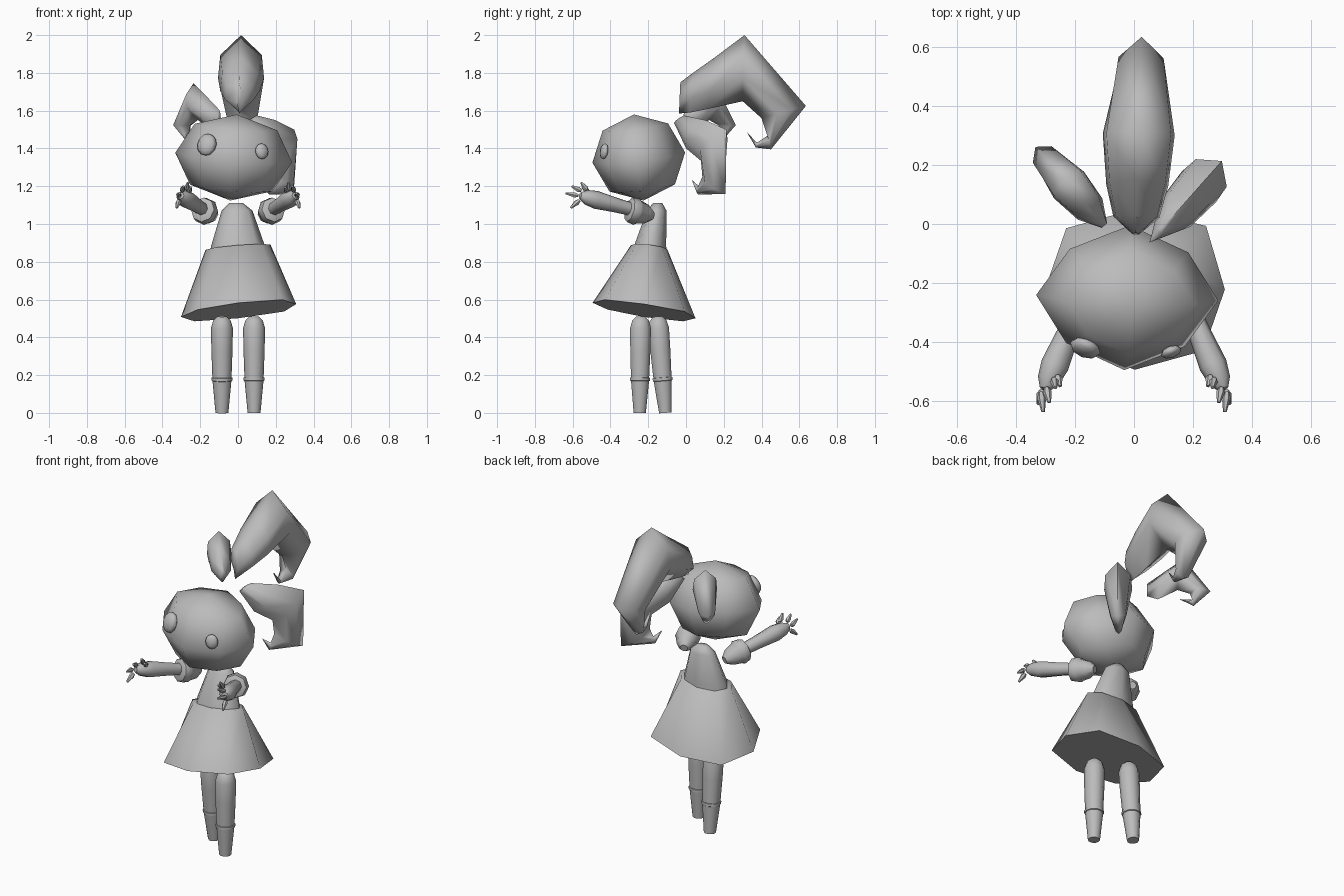
import bpy, bmesh, math
from mathutils import Vector, Matrix

if "Cube" in bpy.data.objects:
    bpy.data.objects.remove(bpy.data.objects["Cube"])

grey = bpy.data.materials.new("plain grey")
grey.diffuse_color = (0.5, 0.5, 0.5, 1)
grey.use_nodes = True
grey.node_tree.nodes["Principled BSDF"].inputs["Base Color"].default_value = grey.diffuse_color


def finish(name, bm, angle):
    bmesh.ops.recalc_face_normals(bm, faces=bm.faces)
    mesh = bpy.data.meshes.new(name)
    bm.to_mesh(mesh)
    bm.free()
    mesh.materials.append(grey)
    ob = bpy.data.objects.new(name, mesh)
    bpy.context.collection.objects.link(ob)
    bpy.ops.object.select_all(action='DESELECT')
    ob.select_set(True)
    bpy.context.view_layer.objects.active = ob
    bpy.ops.object.shade_smooth_by_angle(angle=math.radians(angle))
    return ob


def loft(name, rings, angle=50):
    """Skin a list of equal rings of points and cap both ends."""
    bm = bmesh.new()
    loops = [[bm.verts.new(p) for p in ring] for ring in rings]
    n = len(loops[0])
    for a, b in zip(loops, loops[1:]):
        for i in range(n):
            j = (i + 1) % n
            bm.faces.new((a[i], a[j], b[j], b[i]))
    bm.faces.new(loops[0])
    bm.faces.new(loops[-1])
    return finish(name, bm, angle)


def ellipse(c, rx, ry, n=8, rot=None, tilt=(0, 0), stretch={}):
    """Ring of n points; stretch scales single points by index."""
    ring = []
    for i in range(n):
        a = 2 * math.pi * i / n
        p = Vector((rx * math.cos(a), ry * math.sin(a), 0)) * stretch.get(i, 1)
        p.z = p.x * tilt[0] + p.y * tilt[1]
        ring.append(Vector(c) + (rot @ p if rot else p))
    return ring


def tube(name, a, b, stops, n=8, angle=50):
    """Round tube along a-b; stops are (fraction, radius)."""
    a, b = Vector(a), Vector(b)
    rot = (b - a).to_track_quat('Z', 'Y').to_matrix()
    return loft(name, [ellipse(a.lerp(b, t), r, r, n, rot) for t, r in stops], angle)


def ball(name, loc, size, rot, seg, rings, diagonal=1):
    bm = bmesh.new()
    bmesh.ops.create_uvsphere(bm, u_segments=seg, v_segments=rings, radius=1)
    for v in bm.verts:
        if abs(v.co.x) > .1 and abs(v.co.y) > .1:
            v.co.x *= diagonal
            v.co.y *= diagonal
    bm.transform(Matrix.LocRotScale(Vector(loc), rot, Vector(size)))
    return finish(name, bm, 75)


def euler(x, y, z):
    return Matrix.Rotation(z, 3, 'Z') @ Matrix.Rotation(y, 3, 'Y') @ Matrix.Rotation(x, 3, 'X')


def hair(name, origin, direction, sections, tip):
    """Curved lock; sections are (outer u, z, inner u, z, half width)."""
    o, d = Vector((*origin, 0)), Vector((*direction, 0)).normalized()
    side = Vector((-d.y, d.x, 0))

    def at(u, z, w=0):
        return o + d * u + side * w + Vector((0, 0, z))
    rings = []
    for ou, oz, iu, iz, w in sections + [(tip[0], tip[1], tip[0] + .004, tip[1] - .004, .004)]:
        def mix(f, s):
            return at(ou + (iu - ou) * f, oz + (iz - oz) * f, s * w)
        rings.append([mix(0, 0), mix(.3, .9), mix(.65, 1), mix(1, 0), mix(.65, -1), mix(.3, -.9)])
    return loft(name, rings, 80)


# head and eyes
ball("head", (-0.023, -0.25, 1.352), (0.31, 0.247, 0.23), euler(.11, .08, -.03), 8, 4, .92)
ball("left_eye", (-0.165, -0.42, 1.42), (0.055, 0.03, 0.06), euler(-.3, 0, -.35), 8, 6)
ball("right_eye", (0.126, -0.434, 1.385), (0.037, 0.02, 0.042), euler(-.15, 0, .35), 8, 6)

# hair locks
hair("top_hair", (0.007, 0), (0.03, 1), [
    (-.03, 1.75, -.037, 1.585, .012), (.03, 1.795, .02, 1.59, .078),
    (.15, 1.88, .12, 1.61, .105), (.31, 2.0, .30, 1.65, .122),
    (.635, 1.625, .40, 1.56, .085), (.45, 1.395, .435, 1.47, .045),
    (.37, 1.405, .375, 1.43, .015)], (.32, 1.49))
hair("right_hair", (0.052, -0.063), (.64, .72), [
    (.07, 1.575, 0, 1.535, .012), (.22, 1.55, .085, 1.4, .068),
    (.37, 1.5, .19, 1.335, .078), (.365, 1.16, .2, 1.25, .045),
    (.17, 1.155, .18, 1.2, .018)], (.13, 1.23))
hair("left_hair", (-0.1, -0.005), (-.65, .74), [
    (0, 1.605, 0, 1.525, .012), (.10, 1.675, .06, 1.5, .055),
    (.205, 1.745, .17, 1.55, .068), (.355, 1.525, .24, 1.52, .047),
    (.26, 1.44, .255, 1.48, .02)], (.185, 1.49))

# dress
loft("torso", [
    ellipse((0, -.193, .85), .148, .09), ellipse((0, -.19, .885), .142, .085),
    ellipse((-.005, -.155, 1.07), .082, .052), ellipse((-.01, -.15, 1.112), .035, .024)], 75)
loft("skirt", [
    ellipse((.003, -.222, .542), .305, .272, tilt=(.112, -.15), stretch={1: 1.12, 3: 1.08, 7: 1.08}),
    ellipse((0, -.195, .877), .172, .096, tilt=(.08, -.12))], 75)

# legs and boots: x, foot y, hip y
for side, x, yf, yh in (("left", -.085, -.11, -.15), ("right", .085, -.245, -.24)):
    hip, foot = (x, yh, .51), (x, yf, 0)
    tube(side + "_leg", foot, hip, [(.33, .05), (.65, .056), (.88, .058), (.96, .046), (1, .025)], 10)
    tube(side + "_boot", foot, hip, [(0, .034), (.33, .05), (.335, .055), (.365, .055), (.37, .045)], 10)

# arms, sleeves and hands
fingers = [((.26, -.515, 1.17), (.25, -.55, 1.195)),
           ((.272, -.525, 1.18), (.266, -.555, 1.22)),
           ((.297, -.555, 1.175), (.287, -.605, 1.2)),
           ((.315, -.57, 1.15), (.308, -.637, 1.163)),
           ((.312, -.565, 1.125), (.325, -.61, 1.085))]
for side, s in (("left", -1), ("right", 1)):
    tube(side + "_arm", (s * .18, -.27, 1.073), (s * .303, -.56, 1.15),
         [(0, .034), (.35, .039), (.72, .048), (.9, .038), (1, .018)])
    tube(side + "_sleeve", (s * .137, -.175, 1.043), (s * .19, -.305, 1.077),
         [(0, .022), (.25, .05), (.6, .064), (.68, .073), (.95, .066), (1, .05)])
    for i, (a, b) in enumerate(fingers):
        tube(f"{side}_finger_{i + 1}", (s * a[0], a[1], a[2]), (s * b[0], b[1], b[2]),
             [(0, .009), (.3, .015), (1, .006)], 6)
